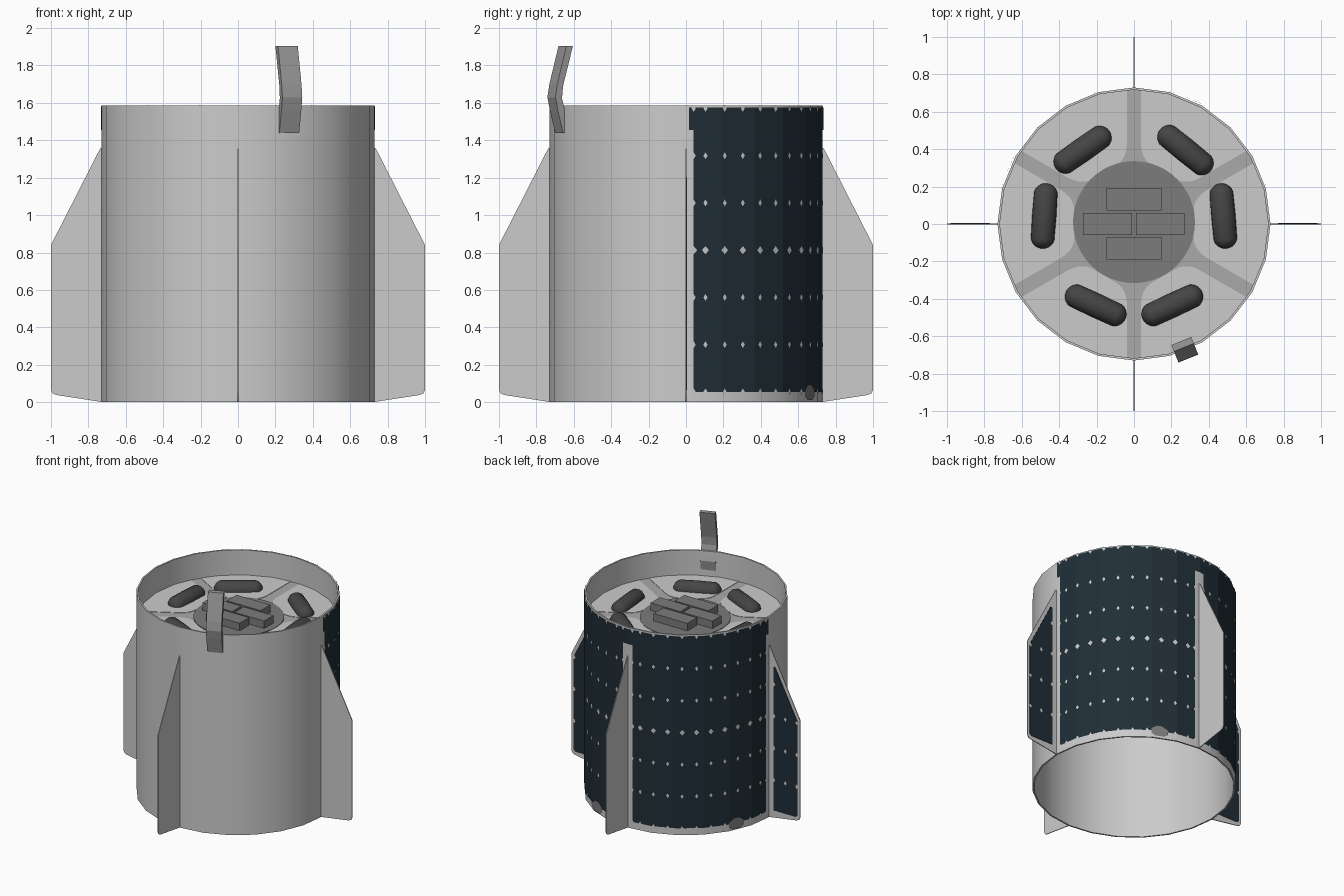
import bpy, bmesh, math
from math import sin, cos, radians, pi
from mathutils import Matrix

if "Cube" in bpy.data.objects:
    bpy.data.objects.remove(bpy.data.objects["Cube"])

R, R_IN, TOP, DECK, SIDES = 0.73, 0.718, 1.585, 1.385, 24


def material(name, *rgb):
    m = bpy.data.materials.new(name)
    m.diffuse_color = (*rgb, 1)
    m.use_nodes = True
    m.node_tree.nodes["Principled BSDF"].inputs["Base Color"].default_value = m.diffuse_color
    return m


LIGHT = material("light grey", 0.60, 0.60, 0.60)
MID = material("mid grey", 0.40, 0.40, 0.40)
DARK = material("dark grey", 0.20, 0.20, 0.20)
HOOK = material("warm grey", 0.33, 0.33, 0.33)
BLACK = material("charcoal", 0.06, 0.06, 0.06)
NAVY = material("solar navy", 0.014, 0.027, 0.037)


def make(name, verts, faces, mat, smooth=None, fix=True):
    me = bpy.data.meshes.new(name)
    me.from_pydata(verts, [], faces)
    if fix:
        bm = bmesh.new()
        bm.from_mesh(me)
        bmesh.ops.recalc_face_normals(bm, faces=bm.faces)
        bm.to_mesh(me)
        bm.free()
    me.materials.append(mat)
    if smooth:
        me.polygons.foreach_set("use_smooth", [True] * len(me.polygons))
        me.set_sharp_from_angle(angle=radians(smooth))
    ob = bpy.data.objects.new(name, me)
    bpy.context.collection.objects.link(ob)
    return ob


def prism(name, outline, depth, mat, matrix=Matrix()):
    """Extrude a 2D outline from z = 0 to z = depth, then place it."""
    n = len(outline)
    verts = [(x, y, z) for z in (0, depth) for x, y in outline]
    faces = [list(range(n))[::-1], list(range(n, 2 * n))]
    faces += [(i, (i + 1) % n, n + (i + 1) % n, n + i) for i in range(n)]
    ob = make(name, verts, faces, mat)
    ob.matrix_world = matrix
    return ob


def circle(r, n):
    return [(r * cos(2 * pi * i / n), r * sin(2 * pi * i / n)) for i in range(n)]


def on_shell(deg, z, off=0.004):
    """Point just off the faceted shell at an angle and height."""
    step = 360 / SIDES
    r = R * cos(radians(step / 2)) / cos(radians(deg % step - step / 2)) + off
    return (r * cos(radians(deg)), r * sin(radians(deg)), z)


# Cylindrical shell, open below
profile = [(R, 0), (R, TOP), (R_IN, TOP), (R_IN, 0)]
verts = [(x * r / R, y * r / R, z) for r, z in profile for x, y in circle(R, SIDES)]
faces = [(k * SIDES + i, k * SIDES + (i + 1) % SIDES,
          (k + 1) % 4 * SIDES + (i + 1) % SIDES, (k + 1) % 4 * SIDES + i)
         for k in range(4) for i in range(SIDES)]
make("shell", verts, faces, LIGHT, 30)

# Recessed deck; its colour shows between the light sectors as spokes
prism("deck", circle(R_IN + 0.004, SIDES), 0.02, MID, Matrix.Translation((0, 0, DECK - 0.02)))


def sector_outline(half=0.038, r0=0.325):
    """Sector centred on +x with parallel spoke gaps and rounded inner corners."""
    def gap_point(r, side):
        a = side * (pi / 6 - math.asin(half / r))
        return (r * cos(a), r * sin(a))
    outer = [gap_point(R_IN - 0.001, -1)]
    for a in (-15, 0, 15):
        outer.append(((R_IN - 0.001) * cos(radians(a)), (R_IN - 0.001) * sin(radians(a))))
    outer.append(gap_point(R_IN - 0.001, 1))
    start, corner = gap_point(0.43, 1), gap_point(r0 + 0.02, 1)
    end = (r0 * cos(radians(11)), r0 * sin(radians(11)))
    curve = []
    for i in range(6):
        t = i / 5
        curve.append(tuple((1 - t) ** 2 * s + 2 * t * (1 - t) * c + t * t * e
                           for s, c, e in zip(start, corner, end)))
    return outer + curve + [(x, -y) for x, y in reversed(curve)]


for k in range(6):
    prism(f"deck_sector_{k}", sector_outline(), 0.003, LIGHT,
          Matrix.Translation((0, 0, DECK)) @ Matrix.Rotation(k * pi / 3, 4, 'Z'))

# Central disc and the four equipment boxes
prism("deck_disc", circle(0.326, 48), 0.006, DARK, Matrix.Translation((0, 0.01, DECK)))
for i, (x, y, w, d) in enumerate([(0, 0.133, 0.295, 0.12), (-0.142, 0, 0.26, 0.115),
                                  (0.14, 0, 0.26, 0.115), (0, -0.13, 0.295, 0.12)]):
    box = [(-w / 2, -d / 2), (w / 2, -d / 2), (w / 2, d / 2), (-w / 2, d / 2)]
    prism(f"equipment_box_{i}", box, 0.065, DARK, Matrix.Translation((x, y, DECK)))

# Six dark capsule tanks
for i, (x, y, ang) in enumerate([(-0.275, 0.397, 35), (0.275, 0.395, -39), (-0.48, 0.043, 86),
                                 (0.478, 0.043, 95), (-0.205, -0.435, -25), (0.205, -0.435, 25)]):
    bm = bmesh.new()
    bmesh.ops.create_uvsphere(bm, u_segments=20, v_segments=12, radius=0.065,
                              matrix=Matrix.Rotation(pi / 2, 4, 'Y'))
    for v in bm.verts:
        if abs(v.co.x) > 1e-4:
            v.co.x += math.copysign(0.11, v.co.x)
    me = bpy.data.meshes.new("tank")
    bm.to_mesh(me)
    bm.free()
    me.materials.append(BLACK)
    me.polygons.foreach_set("use_smooth", [True] * len(me.polygons))
    ob = bpy.data.objects.new(f"tank_{i}", me)
    bpy.context.collection.objects.link(ob)
    ob.matrix_world = Matrix.Translation((x, y, DECK)) @ Matrix.Rotation(radians(ang), 4, 'Z')

# Four thin fins
FIN = [(0.722, 0), (0.97, 0.038), (0.99, 0.046), (1, 0.065), (1, 0.84), (0.735, 1.36), (0.722, 1.36)]
T = 0.006
for k in range(4):
    prism(f"fin_{k}", FIN, T, LIGHT, Matrix.Rotation(k * pi / 2, 4, 'Z')
          @ Matrix.Translation((0, T / 2, 0)) @ Matrix.Rotation(pi / 2, 4, 'X'))

# Solar cells on the rear half of the shell, joined above the rear fin
ROWS = [0.055 + 0.2525 * i for i in range(7)]
verts, faces = [], []
for a0, a1, z0, z1 in [(3.2, 86.8, 0.055, 1.455), (93.2, 176.8, 0.055, 1.455),
                       (1.2, 178.8, 1.455, 1.575)]:
    angles = [a0] + [a for a in range(0, 181, 15) if a0 < a < a1] + [a1]
    for p, q in zip(angles, angles[1:]):
        n = len(verts)
        verts += [on_shell(p, z0), on_shell(q, z0), on_shell(q, z1), on_shell(p, z1)]
        faces.append((n, n + 1, n + 2, n + 3))
make("shell_solar_panel", verts, faces, NAVY, fix=False)

# Light diamonds where cell corners meet
verts, faces = [], []
for base in (0, 90):
    for a in [3.2] + [8.2 * i for i in range(1, 11)] + [86.8]:
        for z in ROWS:
            h, w = (0.022, 1.5) if abs(z - 0.8125) < 0.01 else (0.018, 0.9)
            n = len(verts)
            c = base + a
            verts += [on_shell(c - w, z, 0.006), on_shell(c, z - h, 0.006),
                      on_shell(c + w, z, 0.006), on_shell(c, z + h, 0.006)]
            faces.append((n, n + 1, n + 2, n + 3))
make("shell_cell_gaps", verts, faces, LIGHT, fix=False)

# Solar cells on the rear faces of the two side fins
CELLS = [(0.77, 0.065), (0.965, 0.065), (0.98, 0.08), (0.98, 0.82), (0.785, 1.2), (0.77, 1.2)]
for side, name in ((1, "right"), (-1, "left")):
    to_world = Matrix(((side, 0, 0, 0), (0, 0, 1, T / 2), (0, 1, 0, 0), (0, 0, 0, 1)))
    prism(f"{name}_fin_solar_panel", [(to_world @ Matrix.Identity(4)) and (side * x, z) for x, z in CELLS],
          0.003, NAVY, Matrix(((1, 0, 0, 0), (0, 0, 1, T / 2), (0, 1, 0, 0), (0, 0, 0, 1))))
    verts, faces = [], []
    for x in (0.775, 0.875, 0.975):
        for z in ROWS[1:5]:
            if z > 0.82 + (0.98 - x) * 1.9:
                continue
            n = len(verts)
            y = T / 2 + 0.005
            verts += [(side * x + 0.013, y, z), (side * x, y, z - 0.018),
                      (side * x - 0.013, y, z), (side * x, y, z + 0.018)]
            faces.append((n, n + 3, n + 2, n + 1)[::-1])
    make(f"{name}_fin_cell_gaps", verts, faces, LIGHT, fix=False)

# Small grey plates at the foot of the solar cells
for i, a in enumerate((64.5, 154.5)):
    hexagon = [(-4.8, 0.03), (-2.5, 0.012), (2.5, 0.012), (4.8, 0.03),
               (4.8, 0.068), (1.5, 0.095), (-1.5, 0.095), (-4.8, 0.068)]
    make(f"foot_plate_{i}", [on_shell(a + d, z, 0.009) for d, z in hexagon],
         [tuple(range(8))], DARK, fix=False)

# Bent handle strip clipped to the front rim
outer = [(0.712, 1.905), (0.765, 1.70), (0.776, 1.63), (0.762, 1.56), (0.752, 1.52), (0.732, 1.44)]
inner = [(0.712, 1.435), (0.700, 1.51), (0.722, 1.56), (0.738, 1.625), (0.732, 1.69), (0.675, 1.905)]
A = radians(-68)
r_dir, t_dir = (cos(A), sin(A)), (-sin(A), cos(A))
place = Matrix(((r_dir[0], 0, t_dir[0], -0.057 * t_dir[0]), (r_dir[1], 0, t_dir[1], -0.057 * t_dir[1]),
                (0, 1, 0, 0), (0, 0, 0, 1)))
mesh = prism("rim_handle", outer + inner, 0.114, HOOK).data
mesh.transform(place)
if place.determinant() < 0:
    mesh.flip_normals()
# The fin panels use a mirrored placement, so bake it and restore outward normals
for name in ("right", "left"):
    ob = bpy.data.objects[f"{name}_fin_solar_panel"]
    ob.data.transform(ob.matrix_basis)
    ob.data.flip_normals()
    ob.matrix_world = Matrix()
